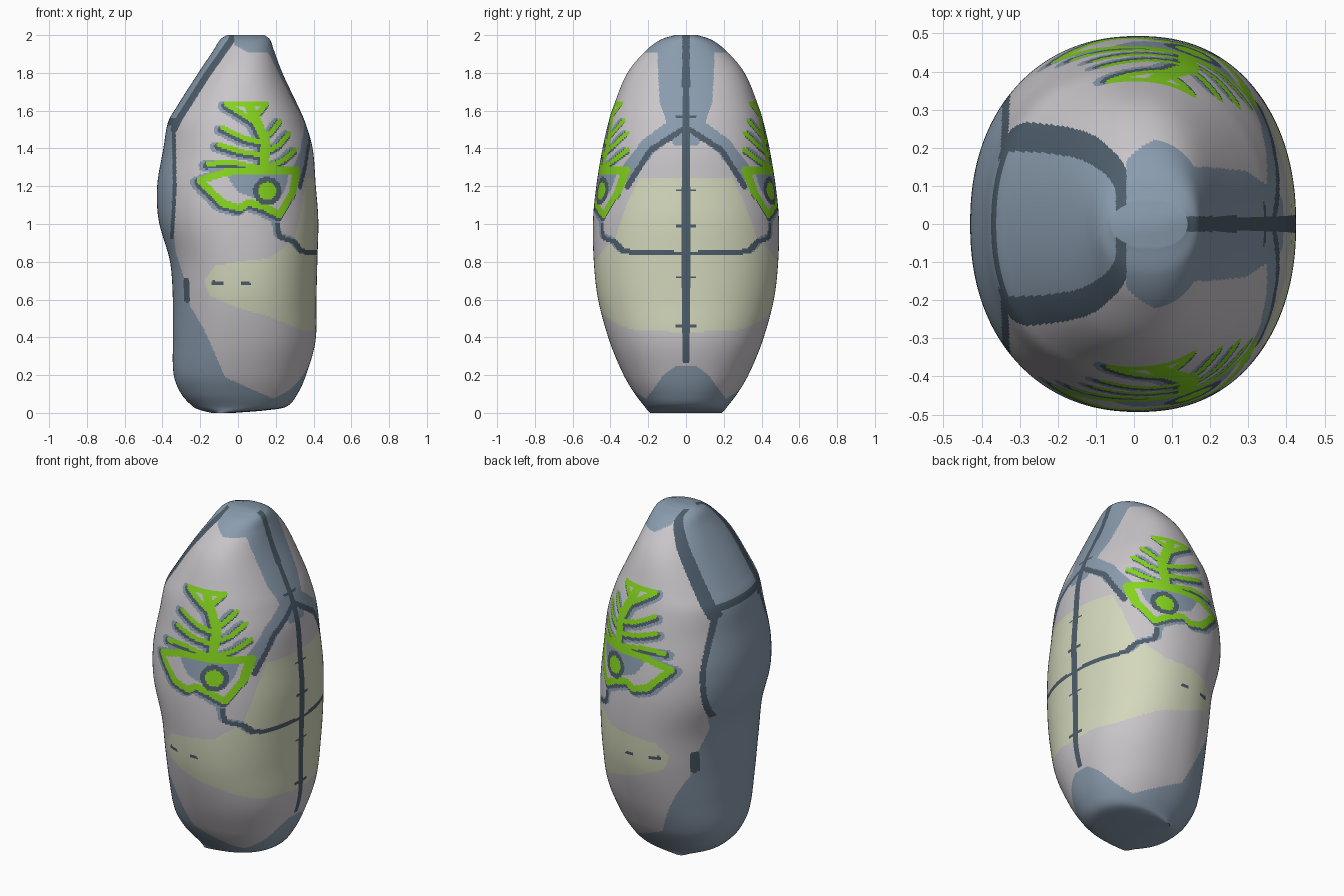
import bpy
import bmesh
import math
from mathutils import Vector

default_cube = bpy.data.objects.get("Cube")
if default_cube:
    bpy.data.objects.remove(default_cube, do_unlink=True)

COLUMNS = 180
ROWS = 300
ROUNDNESS = 2.2


# Materials
def srgb_to_linear(value):
    value = value / 255
    return value / 12.92 if value < 0.04 else ((value + 0.055) / 1.055) ** 2.4


def make_material(name, red, green, blue):
    colour = [srgb_to_linear(value) for value in (red, green, blue)] + [1]
    material = bpy.data.materials.new(name)
    material.use_nodes = True
    material.diffuse_color = colour
    shader = next(n for n in material.node_tree.nodes if n.type == 'BSDF_PRINCIPLED')
    shader.inputs["Base Color"].default_value = colour
    shader.inputs["Roughness"].default_value = 0.6
    return material


materials = [
    make_material("pale_grey", 202, 198, 202),
    make_material("steel_blue", 138, 156, 174),
    make_material("dark_slate", 78, 94, 108),
    make_material("lime_green", 133, 212, 30),
    make_material("pale_cream", 212, 216, 188),
]
GREY, BLUE, SLATE, GREEN, CREAM = range(len(materials))

# Painted layers, bottom to top. SIDE uses x and z, EDGE uses y and z on the +x half.
SIDE, EDGE = "side", "edge"
layers = []


def add_layer(colour, plane, points, width, closed):
    pad = width / 2
    xs = [p[0] for p in points]
    zs = [p[1] for p in points]
    box = (min(xs) - pad, max(xs) + pad, min(zs) - pad, max(zs) + pad)
    layers.append((colour, plane, points, pad, closed, box))


def fill(colour, plane, *points):
    add_layer(colour, plane, points, 0, True)


def stroke(colour, plane, width, *points):
    add_layer(colour, plane, points, width, False)


def inside_polygon(u, v, points):
    inside = False
    for (ax, az), (bx, bz) in zip(points, points[1:] + points[:1]):
        if (az > v) != (bz > v) and u < ax + (v - az) * (bx - ax) / (bz - az):
            inside = not inside
    return inside


def near_path(u, v, points, reach):
    for (ax, az), (bx, bz) in zip(points, points[1:]):
        dx, dz = bx - ax, bz - az
        length = dx * dx + dz * dz
        t = ((u - ax) * dx + (v - az) * dz) / length if length else 0
        t = max(0, min(1, t))
        if math.hypot(u - ax - t * dx, v - az - t * dz) < reach:
            return True
    return False


def colour_at(point):
    result = GREY
    for colour, plane, points, reach, closed, box in layers:
        if plane == EDGE and point.x < 0.02:
            continue
        u, v = (point.x if plane == SIDE else abs(point.y)), point.z
        if not (box[0] <= u <= box[1] and box[2] <= v <= box[3]):
            continue
        hit = inside_polygon(u, v, points) if closed else near_path(u, v, points, reach)
        if hit:
            result = colour
    return result


# Cream belly band
fill(CREAM, SIDE, (.5, 1.25), (.36, 1.24), (.33, 1.05), (.3, .92), (.17, .82), (0, .8),
     (-.12, .78), (-.18, .7), (-.15, .62), (0, .555), (.17, .51), (.33, .44), (.5, .42))
stroke(SLATE, SIDE, .022, (-.13, .69), (-.09, .685))
stroke(SLATE, SIDE, .015, (.02, .69), (.06, .685))

# Blue back panel with its slate rim
rim = [(-.03, 1.98), (-.17, 1.78), (-.31, 1.56), (-.34, 1.5), (-.335, 1.2), (-.345, 1)]
lower_edge = [(-.33, .85), (-.28, .7), (-.255, .57), (-.18, .44), (-.12, .31),
              (-.07, .19), (.06, .13), (.2, .07), (.28, .01), (.28, -.1)]
fill(BLUE, SIDE, (-.03, 2.1), *rim, *lower_edge, (-.6, -.1), (-.6, 2.1))
stroke(SLATE, SIDE, .035, (-.03, 2.1), *rim[:4])
stroke(SLATE, SIDE, .02, *rim[3:], (-.35, .93))
stroke(SLATE, SIDE, .035, (-.5, 1.54), (-.33, 1.54))
stroke(SLATE, SIDE, .03, (-.275, .7), (-.27, .6))

# Blue crown, front strip and foot
fill(BLUE, SIDE, (-.02, 2.1), (-.02, 1.95), (.05, 1.91), (.25, 1.91), (.3, 2.1))
fill(BLUE, EDGE, (-.1, 2.1), (.15, 2.1), (.15, 1.85), (.14, 1.65), (.1, 1.53),
     (.07, 1.42), (-.1, 1.4))
fill(BLUE, EDGE, (-.1, .25), (.05, .25), (.12, .2), (.17, .13), (.24, .04), (.24, -.1), (-.1, -.1))

# Branches running from the strip to the emblem
stroke(BLUE, EDGE, .09, (.08, 1.5), (.2, 1.41), (.3, 1.28))
stroke(SLATE, EDGE, .03, (.02, 1.5), (.08, 1.46), (.19, 1.39), (.24, 1.31), (.31, 1.2))

# Centre seam with short cross ticks
stroke(SLATE, EDGE, .04, (0, 2.1), (0, .28))
for height in (.46, .72, .99, 1.18, 1.57):
    stroke(SLATE, EDGE, .012, (0, height), (.05, height))

# Crack below the emblem
crack = [(.2, 1.04), (.22, .93), (.3, .905), (.335, .855), (.415, .845)]
stroke(BLUE, SIDE, .03, *[(x - .015, z + .012) for x, z in crack[:4]])
stroke(SLATE, SIDE, .026, *crack)

# Fishbone emblem: head outline, spine, tail and ribs
head = [(-.2, 1.23), (-.06, 1.275), (.31, 1.285), (.29, 1.17), (.22, 1.05), (.14, 1.09),
        (.06, 1.115), (.01, 1.085), (-.08, 1.11), (-.2, 1.23)]
spine = [(.14, 1.29), (.145, 1.45), (.105, 1.53), (.06, 1.62)]
tail = [(-.06, 1.635), (.15, 1.635), (.075, 1.55), (-.06, 1.635)]
ribs = [
    [(-.16, 1.32), (-.02, 1.325), (.13, 1.295)],
    [(-.1, 1.42), (.01, 1.385), (.13, 1.365)],
    [(-.08, 1.51), (.03, 1.455), (.13, 1.43)],
    [(.3, 1.39), (.25, 1.345), (.15, 1.295)],
    [(.27, 1.48), (.22, 1.42), (.15, 1.38)],
    [(.22, 1.545), (.18, 1.49), (.14, 1.46)],
]
bones = [(head, .038), (spine, .05), (tail, .028)] + [(rib, .026) for rib in ribs]


def shifted(path, dx, dz):
    return [(x + dx, z + dz) for x, z in path]


for path, width in bones:
    stroke(BLUE, SIDE, width + .03, *shifted(path, -.02, -.012))
for path, width in bones:
    stroke(SLATE, SIDE, width + .012, *shifted(path, -.008, -.01))
fill(GREY, SIDE, *head)
fill(BLUE, SIDE, (-.07, 1.27), (.27, 1.27), (.25, 1.18), (.2, 1.11), (.08, 1.14), (0, 1.17))
fill(GREY, SIDE, *tail)
for path, width in bones:
    stroke(GREEN, SIDE, width, *path)

# Emblem eye
eye = (.155, 1.175)
for colour, width in ((SLATE, .15), (GREEN, .095)):
    stroke(colour, SIDE, width, eye, eye)

# Body stations: height, back x, front x, half width
stations = [Vector(s) for s in (
    (0, -.14, -.02, .19), (.015, -.2, .16, .205), (.035, -.24, .26, .22), (.1, -.3, .315, .27),
    (.2, -.34, .36, .33), (.38, -.345, .41, .405), (.6, -.345, .415, .465),
    (.8, -.36, .42, .488), (1.02, -.42, .425, .492), (1.2, -.428, .412, .475),
    (1.4, -.395, .395, .442), (1.54, -.37, .355, .41), (1.62, -.325, .32, .385),
    (1.8, -.21, .235, .31), (1.92, -.13, .19, .21), (1.975, -.095, .17, .135),
    (2, -.06, .14, .06))]
lengths = [0]
for a, b in zip(stations, stations[1:]):
    lengths.append(lengths[-1] + (b - a).length)


def tangent(i):
    low, high = max(i - 1, 0), min(i + 1, len(stations) - 1)
    return (stations[high] - stations[low]) / (lengths[high] - lengths[low])


def body_section(distance):
    i = 0
    while i < len(stations) - 2 and distance > lengths[i + 1]:
        i += 1
    span = lengths[i + 1] - lengths[i]
    t = (distance - lengths[i]) / span
    ease = t * t * (3 - 2 * t)
    return (stations[i].lerp(stations[i + 1], ease)
            + tangent(i) * span * t * (1 - t) ** 2
            - tangent(i + 1) * span * t * t * (1 - t))


def squircle(value):
    return math.copysign(abs(value) ** (2 / ROUNDNESS), value)


# Half of the body, later mirrored across y
bm = bmesh.new()
grid = []
for row in range(ROWS + 1):
    z, back, front, half = body_section(lengths[-1] * row / ROWS)
    ring = []
    for column in range(COLUMNS + 1):
        angle = math.pi * column / COLUMNS
        x = (back + front) / 2 - squircle(math.cos(angle)) * (front - back) / 2
        y = 0 if column in (0, COLUMNS) else -squircle(math.sin(angle)) * half
        ring.append(bm.verts.new((x, y, min(2, max(0, z)))))
    grid.append(ring)
for low, high in zip(grid, grid[1:]):
    for j in range(COLUMNS):
        bm.faces.new((low[j], low[j + 1], high[j + 1], high[j]))
bm.faces.new(grid[0][::-1])
bm.faces.new(grid[-1])
for face in bm.faces:
    face.material_index = colour_at(face.calc_center_median())

mesh = bpy.data.meshes.new("painted_body")
bm.to_mesh(mesh)
bm.free()
for material in materials:
    mesh.materials.append(material)
body = bpy.data.objects.new("painted_body", mesh)
bpy.context.collection.objects.link(body)
mirror = body.modifiers.new("mirror_sides", 'MIRROR')
mirror.use_axis = (False, True, False)
bpy.ops.object.select_all(action='DESELECT')
body.select_set(True)
bpy.context.view_layer.objects.active = body
bpy.ops.object.shade_smooth_by_angle(angle=math.radians(45))
